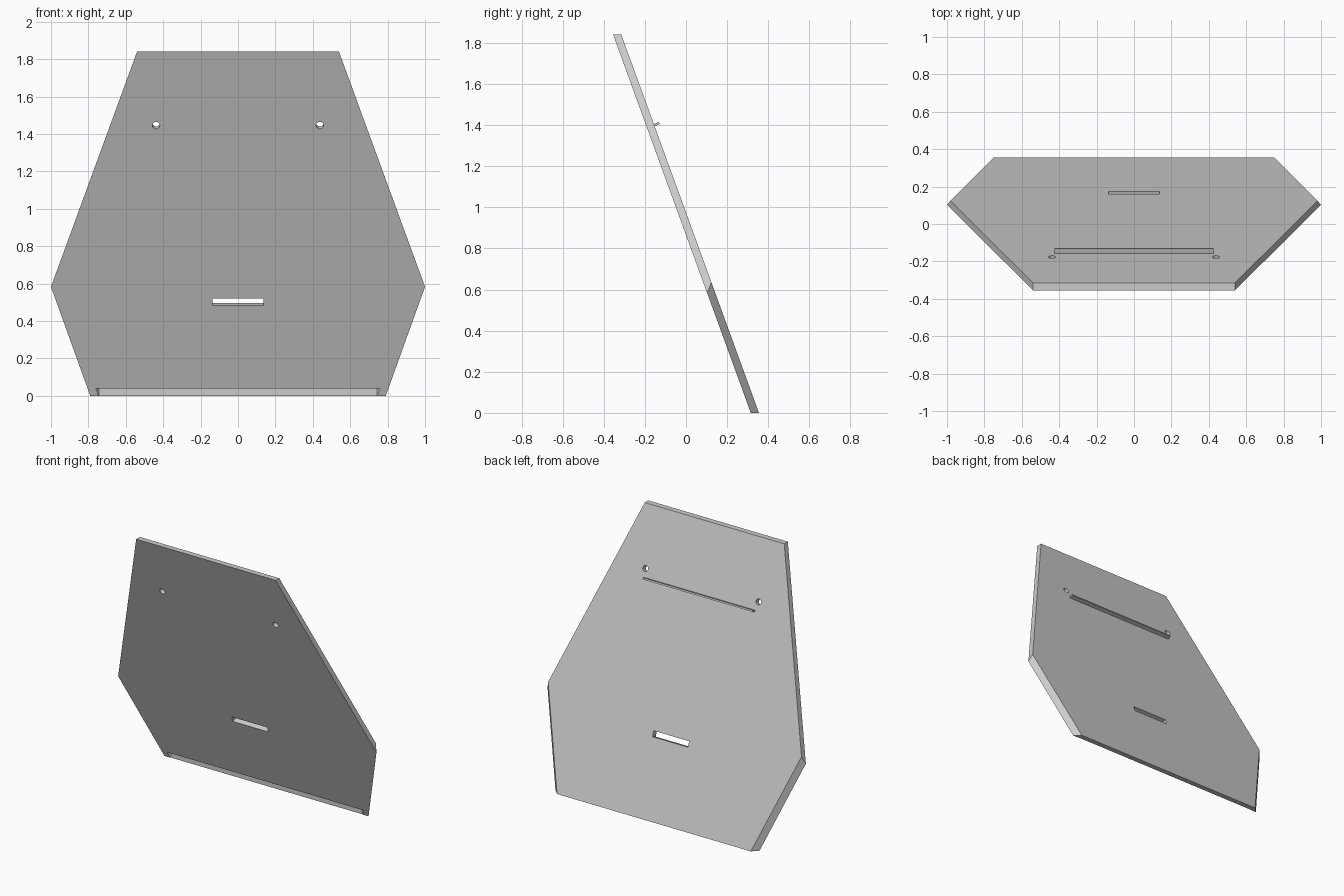
import bpy
import bmesh
from math import radians, tan
from mathutils import Vector

if "Cube" in bpy.data.objects:
    bpy.data.objects.remove(bpy.data.objects["Cube"])

LEAN = radians(20)
SLOPE = tan(LEAN)
HEIGHT = 1.84

grey = bpy.data.materials.new("light_grey")
grey.use_nodes = True
COLOUR = (0.6, 0.6, 0.6, 1)
grey.diffuse_color = COLOUR
grey.node_tree.nodes["Principled BSDF"].inputs["Base Color"].default_value = COLOUR


def front_y(z):
    return 0.315 - SLOPE * z


def back_y(z):
    return front_y(z) + 0.04


def prism(name, ring_a, ring_b):
    """Solid joining two matching rings of points."""
    bm = bmesh.new()
    a = [bm.verts.new(p) for p in ring_a]
    b = [bm.verts.new(p) for p in ring_b]
    bm.faces.new(a)
    bm.faces.new(b)
    for i in range(len(a)):
        j = (i + 1) % len(a)
        bm.faces.new((a[i], a[j], b[j], b[i]))
    bmesh.ops.recalc_face_normals(bm, faces=bm.faces)
    mesh = bpy.data.meshes.new(name)
    bm.to_mesh(mesh)
    bm.free()
    mesh.materials.append(grey)
    obj = bpy.data.objects.new(name, mesh)
    bpy.context.collection.objects.link(obj)
    return obj


def leaning_box(name, centre, size):
    """Box turned to lie square with the leaning panel."""
    bpy.ops.mesh.primitive_cube_add(size=1, location=centre, rotation=(LEAN, 0, 0))
    obj = bpy.context.object
    obj.name = name
    obj.scale = size
    obj.data.materials.append(grey)
    return obj


def cut(target, cutter):
    cutter.hide_render = True
    bpy.context.view_layer.update()
    mod = target.modifiers.new("cut", 'BOOLEAN')
    mod.operation = 'DIFFERENCE'
    mod.solver = 'EXACT'
    mod.object = cutter
    bpy.context.view_layer.objects.active = target
    bpy.ops.object.modifier_apply(modifier=mod.name)
    bpy.data.objects.remove(cutter)


# Leaning six-sided panel: lower edges are mitred, top and bottom are level
def outline(y_at, waist_x, waist_z, foot_x):
    half = [(foot_x, 0), (waist_x, waist_z), (0.54, HEIGHT)]
    pts = half + [(-x, z) for x, z in reversed(half)]
    return [Vector((x, y_at(z), z)) for x, z in pts]


panel = prism("panel",
              outline(front_y, 1.0, 0.583, 0.79),
              outline(back_y, 0.981, 0.635, 0.75))

# Round mounting holes
for side in (-1, 1):
    bpy.ops.mesh.primitive_cylinder_add(
        vertices=24, radius=0.02, depth=0.2,
        location=(side * 0.438, front_y(1.453) + 0.02, 1.453),
        rotation=(LEAN + radians(90), 0, 0))
    cut(panel, bpy.context.object)

# Central slot
cut(panel, leaning_box("slot_cutter", (0, front_y(0.508) + 0.02, 0.508),
                       (0.274, 0.2, 0.039)))

# Shallow notch under the front foot, with mitred ends
def notch_ring(z):
    return [Vector((x, y, z)) for x, y in
            ((-0.805, 0.255), (0.805, 0.255), (0.742, 0.318), (-0.742, 0.318))]


cut(panel, prism("notch_cutter", notch_ring(-0.05), notch_ring(0.04)))

# Thin ledge on the back, below the holes
leaning_box("back_ledge", (0, back_y(1.40) + 0.009, 1.404), (0.85, 0.034, 0.011))

# Keep flat faces crisp and hole walls smooth
bpy.ops.object.select_all(action='DESELECT')
panel.select_set(True)
bpy.context.view_layer.objects.active = panel
bpy.ops.object.shade_smooth_by_angle(angle=radians(20))
